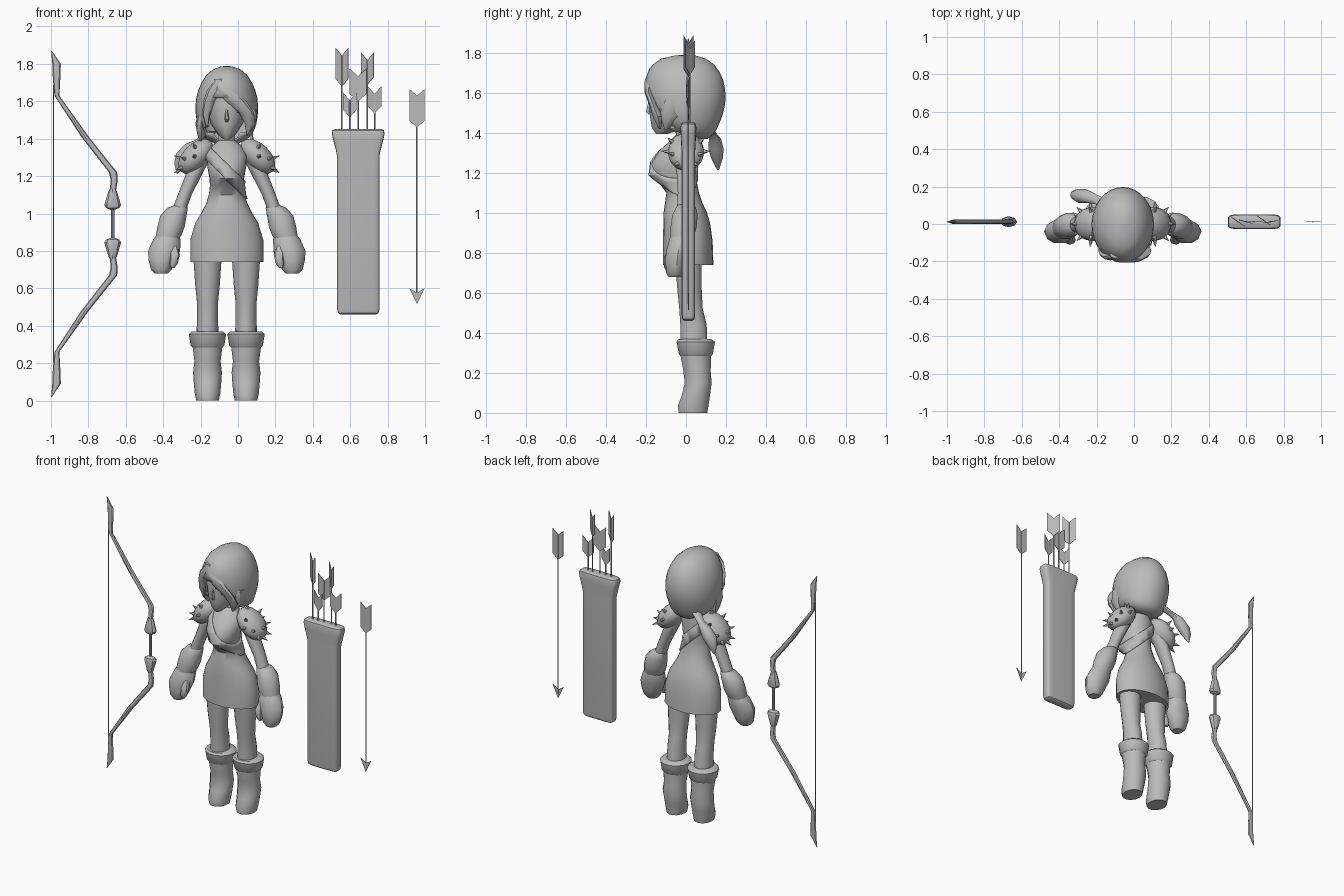
import bpy, bmesh, math
from mathutils import Matrix, Vector

CX = -0.06            # centre line of the figure
grey = bpy.data.materials.new("plain_grey")
grey.diffuse_color = (0.5, 0.5, 0.5, 1)


def finish(name, bm, angle=40, recalc=True):
    if recalc:
        bmesh.ops.recalc_face_normals(bm, faces=bm.faces)
    me = bpy.data.meshes.new(name)
    bm.to_mesh(me)
    bm.free()
    me.materials.append(grey)
    ob = bpy.data.objects.new(name, me)
    bpy.context.collection.objects.link(ob)
    bpy.ops.object.select_all(action='DESELECT')
    ob.select_set(True)
    bpy.context.view_layer.objects.active = ob
    bpy.ops.object.shade_smooth_by_angle(angle=math.radians(angle))
    return ob


def add_loft(bm, rings, n=14, e=1.0):
    """Skin level elliptical rings (x, y, z, rx, ry); e < 1 squares them off."""
    def p(v):
        return math.copysign(abs(v) ** e, v) if abs(v) > 1e-6 else 0
    loops = []
    for x, y, z, rx, ry in rings:
        loops.append([bm.verts.new((x + rx * p(math.cos(2 * math.pi * i / n)),
                                    y + ry * p(math.sin(2 * math.pi * i / n)), z))
                      for i in range(n)])
    for a, b in zip(loops, loops[1:]):
        for i in range(n):
            bm.faces.new((a[i], a[(i + 1) % n], b[(i + 1) % n], b[i]))
    bm.faces.new(loops[0])
    bm.faces.new(loops[-1])


def loft(name, rings, n=14, e=1.0, angle=40):
    bm = bmesh.new()
    add_loft(bm, rings, n, e)
    return finish(name, bm, angle)


def span(rows, cx=CX):
    """Rows of (z, half width, front y, back y) into rings."""
    return [(cx, (f + b) / 2, z, rx, (b - f) / 2) for z, rx, f, b in rows]


# Dress, torso and neck
body = span([(.74, .195, -.115, .137), (.86, .195, -.115, .133), (.95, .168, -.113, .12),
             (1.0, .138, -.112, .105), (1.05, .112, -.105, .082), (1.10, .096, -.098, .065),
             (1.15, .09, -.135, .055), (1.19, .093, -.18, .052), (1.25, .104, -.172, .052),
             (1.31, .108, -.135, .052), (1.355, .085, -.085, .048), (1.39, .045, -.05, .045),
             (1.47, .042, -.05, .04)])
loft("dress_and_torso", body, 24)

# Diagonal chest strap, a slice of the torso pushed outward
bm = bmesh.new()
add_loft(bm, body, 24)
bmesh.ops.recalc_face_normals(bm, faces=bm.faces)
for limit, sign in ((1.12, -1), (1.206, 1)):
    bmesh.ops.bisect_plane(bm, geom=bm.verts[:] + bm.edges[:] + bm.faces[:],
                           plane_co=(0, 0, limit), plane_no=(sign, 0, sign), clear_outer=True)
bm.normal_update()
for v, d in [(v, v.normal.copy()) for v in bm.verts]:
    v.co += d * 0.008
strap = finish("chest_strap", bm, recalc=False)
mod = strap.modifiers.new("thickness", 'SOLIDIFY')
mod.thickness = 0.012

# Legs, boots, arms, gauntlets and shoulder guards on both sides
for s, side in ((-1, "left"), (1, "right")):
    lx = CX + s * .103
    loft(side + "_leg", span([(.32, .06, -.03, .11), (.44, .056, -.03, .105), (.52, .056, -.035, .085),
                              (.62, .066, -.045, .08), (.8, .078, -.06, .08)], lx))
    loft(side + "_boot", span([(0, .06, -.038, .108), (.035, .068, -.043, .114), (.09, .073, -.022, .122),
                               (.15, .077, -.008, .13), (.21, .07, -.015, .125), (.29, .08, -.03, .128),
                               (.34, .08, -.03, .128)], lx))
    loft(side + "_boot_cuff", span([(.28, .076, -.025, .125), (.295, .09, -.038, .137),
                                    (.355, .1, -.05, .147), (.368, .085, -.04, .13), (.37, .06, -.03, .11)], lx))

    def limb(rows):
        return [(CX + s * dx, cy, z, rx, ry) for z, dx, cy, rx, ry in rows]
    loft(side + "_arm", limb([(1.37, .09, 0, .025, .03), (1.31, .13, 0, .05, .05), (1.2, .18, 0, .043, .048),
                              (1.1, .225, 0, .037, .042), (1.0, .262, -.005, .038, .042)]))
    loft(side + "_gauntlet", limb([(1.045, .25, 0, .03, .035), (1.03, .263, 0, .055, .05),
                                   (.99, .285, -.005, .07, .065), (.93, .298, -.012, .073, .067),
                                   (.885, .31, -.02, .068, .062), (.86, .318, -.025, .06, .055)]))
    loft(side + "_hand", limb([(.885, .315, -.022, .06, .055), (.865, .32, -.025, .072, .062),
                               (.80, .335, -.04, .086, .064), (.75, .345, -.045, .073, .06),
                               (.70, .35, -.052, .055, .05), (.68, .35, -.055, .035, .035)]), 10)
    loft(side + "_thumb", limb([(.83, .285, -.06, .02, .02), (.78, .278, -.085, .027, .024),
                                (.73, .285, -.09, .022, .02), (.71, .29, -.09, .01, .01)]), 8)

    # Domed shoulder guard with spikes
    tilt = Matrix.Translation((CX + s * .165, 0, 1.305)) @ Matrix.Diagonal((s, 1, 1, 1)) \
        @ Matrix.Rotation(math.radians(45), 4, 'Y')
    radii = Vector((.118, .092, .068))
    bm = bmesh.new()
    bmesh.ops.create_uvsphere(bm, u_segments=14, v_segments=8, radius=1,
                              matrix=tilt @ Matrix.Diagonal((*radii, 1)))
    finish(side + "_shoulder_guard", bm)
    bm = bmesh.new()
    for az, el in ((0, 10), (0, 55), (60, 30), (-60, 30), (110, 35), (-110, 35),
                   (180, 40), (30, 12), (-30, 12), (88, 5), (-88, 5)):
        a, h = math.radians(az), math.radians(el)
        d = Vector((math.cos(a) * math.cos(h), math.sin(a) * math.cos(h), math.sin(h)))
        pos = Vector(d[i] * radii[i] for i in range(3))
        nor = Vector(d[i] / radii[i] for i in range(3)).normalized()
        m = tilt @ Matrix.Translation(pos + nor * .013) @ nor.to_track_quat('Z', 'Y').to_matrix().to_4x4()
        bmesh.ops.create_cone(bm, cap_ends=True, segments=5, radius1=.014, radius2=0, depth=.042, matrix=m)
    finish(side + "_guard_spikes", bm, 20)

# Head and nose
loft("face", span([(1.395, .016, -.15, -.09), (1.425, .05, -.172, 0), (1.48, .086, -.182, .06),
                   (1.54, .104, -.184, .08), (1.6, .11, -.186, .08), (1.68, .1, -.17, .07)]), 18)
loft("nose", [(CX, -.178, 1.49, .008, .008), (CX, -.184, 1.505, .012, .018), (CX, -.18, 1.56, .005, .008)], 6)

# Hair shell with an opening for the face
bm = bmesh.new()
add_loft(bm, span([(1.37, .05, .03, .11), (1.39, .1, -.02, .135), (1.42, .135, -.11, .155),
                   (1.46, .152, -.165, .172), (1.50, .162, -.185, .186), (1.54, .167, -.2, .195),
                   (1.58, .167, -.205, .198), (1.62, .163, -.206, .195), (1.66, .152, -.203, .187),
                   (1.70, .135, -.192, .17), (1.74, .11, -.168, .142), (1.77, .075, -.125, .1),
                   (1.785, .035, -.06, .05), (1.79, .006, -.01, .01)]), 32)
bmesh.ops.recalc_face_normals(bm, faces=bm.faces)
hole = []
for f in bm.faces:
    c = f.calc_center_median()
    if c.y < -.05 and c.z < 1.65 - 1.0 * abs(c.x - CX + .03) and abs(c.x - CX) < .118:
        hole.append(f)
bmesh.ops.delete(bm, geom=hole, context='FACES')
shell = finish("hair", bm, 50, recalc=False)
mod = shell.modifiers.new("thickness", 'SOLIDIFY')
mod.thickness = 0.015

# Loose locks of hair and the side ponytail
loft("fringe_right", [(-.11, -.16, 1.72, .02, .02), (-.07, -.185, 1.66, .05, .022), (-.01, -.187, 1.6, .055, .02),
                      (.045, -.165, 1.54, .04, .02), (.065, -.14, 1.48, .028, .025), (.05, -.13, 1.42, .004, .005)], 8)
loft("fringe_left", [(-.1, -.165, 1.72, .02, .02), (-.125, -.175, 1.66, .04, .02), (-.155, -.16, 1.6, .03, .02),
                     (-.17, -.14, 1.53, .022, .02), (-.165, -.13, 1.46, .004, .005)], 8)
loft("side_lock_left", [(-.18, -.06, 1.56, .03, .05), (-.198, -.05, 1.48, .03, .05),
                        (-.195, -.04, 1.42, .022, .035), (-.2, -.03, 1.385, .004, .006)], 8)
loft("side_lock_right", [(.07, -.07, 1.56, .03, .05), (.075, -.08, 1.48, .025, .05), (.045, -.1, 1.415, .004, .006)], 8)
loft("ponytail", [(-.14, .10, 1.44, .03, .03), (-.2, .13, 1.395, .025, .025), (-.245, .145, 1.37, .04, .032),
                  (-.28, .15, 1.32, .05, .04), (-.305, .155, 1.27, .036, .03), (-.325, .16, 1.215, .004, .005)], 10)

# Quiver
loft("quiver", [(.643, .012, z, rx, ry) for z, rx, ry in
                ((.46, .095, .02), (.468, .108, .03), (.49, .114, .034), (1.31, .114, .034), (1.34, .12, .036),
                 (1.39, .133, .038), (1.425, .141, .04), (1.445, .137, .036), (1.452, .125, .026))], 24, .35)


def arrow(name, x, y, top, bottom, w, h, shaft_end, yaw=0, head=False):
    """Thin shaft with a notched flat fletching and an optional flat head."""
    bm = bmesh.new()
    m = Matrix.Translation((x, y, 0)) @ Matrix.Rotation(math.radians(yaw), 4, 'Z')
    shapes = [[(0, bottom), (w, bottom + h), (w, top), (0, top - h), (-w, top), (-w, bottom + h)]]
    if head:
        shapes.append([(0, shaft_end), (w, shaft_end + .085), (0, shaft_end + .06), (-w, shaft_end + .085)])
    for pts in shapes:
        sides = [[bm.verts.new(m @ Vector((px, t, pz))) for px, pz in pts] for t in (-.002, .002)]
        k = len(pts)
        half = k // 2
        for vs in sides:
            bm.faces.new(vs[:half + 1])
            bm.faces.new(vs[half:] + vs[:1])
        for i in range(k):
            bm.faces.new((sides[0][i], sides[0][(i + 1) % k], sides[1][(i + 1) % k], sides[1][i]))
    low = shaft_end + (.03 if head else 0)
    add_loft(bm, [(x, y, z, .004, .004) for z in (low, top - h)], 6)
    finish(name, bm, 30)


for i, (x, y, top, bottom, w, yaw) in enumerate((
        (.556, .012, 1.885, 1.68, .042, -35), (.692, .02, 1.86, 1.69, .042, -35), (.642, .012, 1.775, 1.60, .046, 0),
        (.598, .012, 1.645, 1.515, .037, -15), (.73, .012, 1.68, 1.535, .038, 10))):
    arrow(f"quiver_arrow_{i + 1}", x, y, top, bottom, w, .04, 1.3, yaw)
arrow("loose_arrow", .957, .012, 1.665, 1.46, .04, .035, .515, 0, True)

# Bow, both halves mirrored about the grip
for flip, side in ((False, "upper"), (True, "lower")):
    def half(rows):
        return [(x, .012, 1.89 - z if flip else z, rx, ry) for z, x, rx, ry in rows]
    loft(side + "_bow_limb", half([(1.87, -.997, .002, .003), (1.80, -.97, .023, .008), (1.72, -.97, .02, .01),
                                   (1.63, -.968, .013, .012), (1.41, -.818, .02, .012), (1.22, -.668, .022, .012),
                                   (1.18, -.662, .019, .013), (1.11, -.67, .016, .014)]), 8, angle=30)
    loft(side + "_bow_bell", half([(1.13, -.67, .017, .016), (1.115, -.67, .024, .02), (1.045, -.67, .045, .029),
                                   (1.03, -.67, .036, .024), (1.02, -.67, .01, .01)]), 8, angle=30)
loft("bow_grip", [(-.67, .012, .84, .009, .009), (-.67, .012, 1.05, .009, .009)], 8)
loft("bow_string", [(-.987, .012, .2, .003, .003), (-.987, .012, 1.69, .003, .003)], 6)
